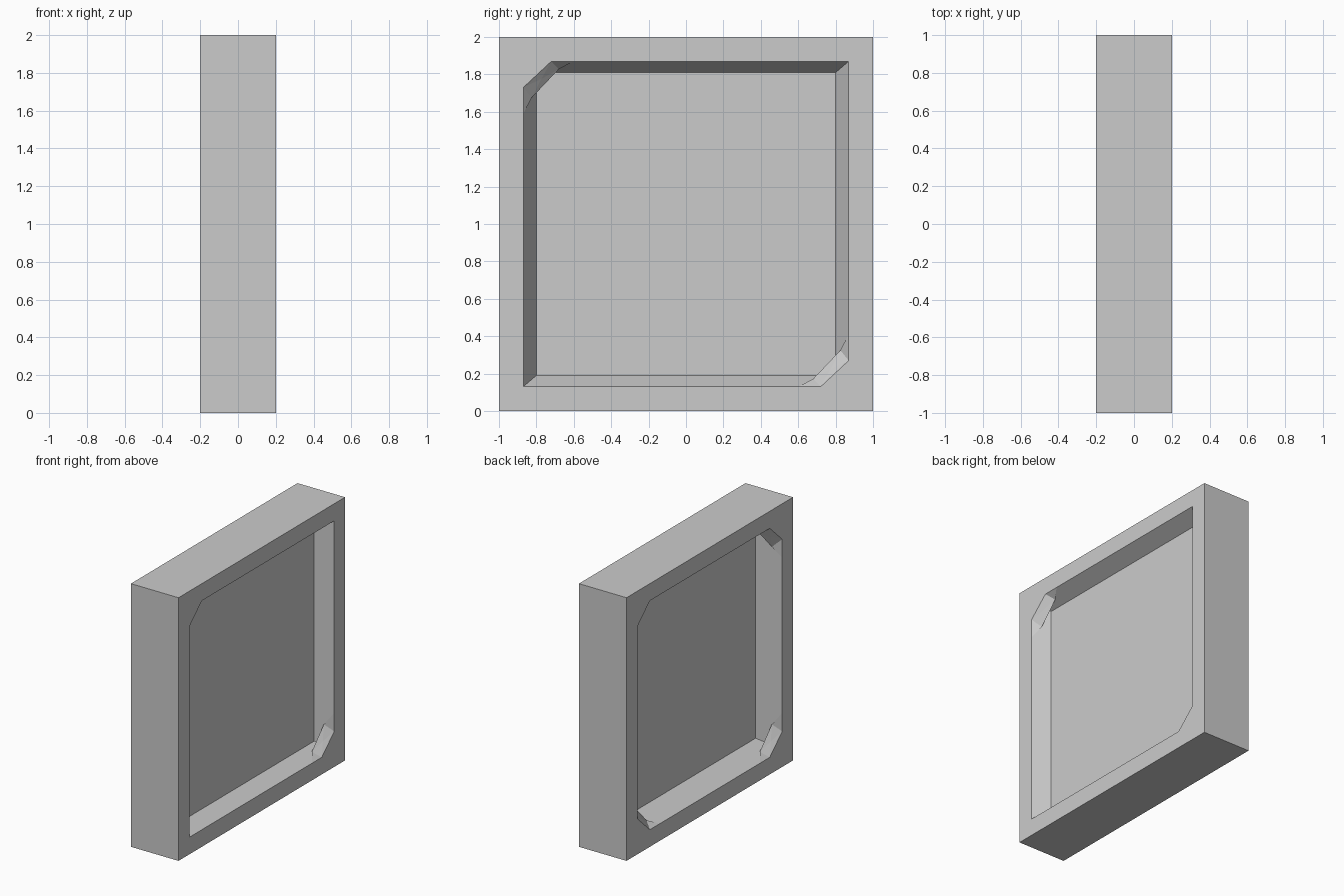
import bpy, bmesh

if "Cube" in bpy.data.objects:
    bpy.data.objects.remove(bpy.data.objects["Cube"])

W, OPEN, CUT = 0.2, 0.87, 0.59      # half thickness, opening half size, corner facet start
FLOOR = {1: (0.08, 0.80, 0.81), -1: (0.04, 0.78, 0.79)}   # floor x, half y, half z
CORNERS = [(-1, -1), (1, -1), (1, 1), (-1, 1)]


def finish(bm, name):
    mesh = bpy.data.meshes.new(name)
    bm.to_mesh(mesh)
    bm.free()
    obj = bpy.data.objects.new(name, mesh)
    bpy.context.collection.objects.link(obj)
    return obj


# Square slab with a tapered recess in both broad faces
bm = bmesh.new()
outer = {}
for side in (-1, 1):
    fx, fy, fz = FLOOR[side]

    def ring(x, hy, hz):
        return [bm.verts.new((side * x, sy * hy, 1 + sz * hz)) for sy, sz in CORNERS]

    rim, mouth, floor = ring(W, 1, 1), ring(W, OPEN, OPEN), ring(fx, fy, fz)
    by_y, by_z = ring(W, CUT, OPEN), ring(W, OPEN, CUT)   # facet ends along each edge
    for i in range(4):
        j = (i + 1) % 4
        ends = by_y if i % 2 == 0 else by_z
        bm.faces.new((rim[i], rim[j], mouth[j], ends[j], ends[i], mouth[i]))
        bm.faces.new((ends[i], ends[j], floor[j], floor[i]))           # wall
        bm.faces.new((by_y[i], mouth[i], by_z[i], floor[i]))           # corner facet
    bm.faces.new(floor)
    outer[side] = rim
for i in range(4):
    j = (i + 1) % 4
    bm.faces.new((outer[-1][i], outer[-1][j], outer[1][j], outer[1][i]))
bmesh.ops.recalc_face_normals(bm, faces=bm.faces)
bmesh.ops.triangulate(bm, faces=[f for f in bm.faces if len(f.verts) == 6])
# split the corner facets along the crease from the mouth corner to the floor corner
for f in list(bm.faces):
    if len(f.verts) == 4:
        a = [v for v in f.verts if abs(abs(v.co.y) - OPEN) < 1e-4 and abs(abs(v.co.z - 1) - OPEN) < 1e-4]
        b = [v for v in f.verts if abs(v.co.x) < 0.1]
        if len(a) == 1 and len(b) == 1:
            bmesh.utils.face_split(f, a[0], b[0])
finish(bm, "recessed_panel")


# Folded corner gusset: flat cap on the rim plus crossed flaps running to the walls
def gusset(name, side, sy, sz):
    bm = bmesh.new()
    pts = {
        "B": (W, 0.87, 0.87), "E": (W, 0.72, 0.87), "F": (W, 0.87, 0.73),
        "A": (W, 0.87, 0.59), "C": (W, 0.60, 0.87),
        "P": (0.144, 0.825, 0.675), "Q": (0.144, 0.68, 0.828),
        "X": (0.172, 0.773, 0.776),
    }
    v = {k: bm.verts.new((side * x, sy * y, 1 + sz * z)) for k, (x, y, z) in pts.items()}
    for tri in ("BEF", "EXF", "AFP", "CQE", "FXP", "EQX", "PQX"):
        f = bm.faces.new([v[k] for k in tri])
        f.normal_update()
        # the inner lobe is folded over, so it faces the other way
        if (f.normal.x * side < 0) != (tri == "PQX"):
            f.normal_flip()
    finish(bm, name)


# One diagonal pair on the right face, all four corners on the left face
for side, label in ((1, "right"), (-1, "left")):
    for n, (sy, sz) in enumerate(CORNERS):
        if side == -1 or sy != sz:
            gusset(f"{label}_corner_gusset_{n}", side, sy, sz)
